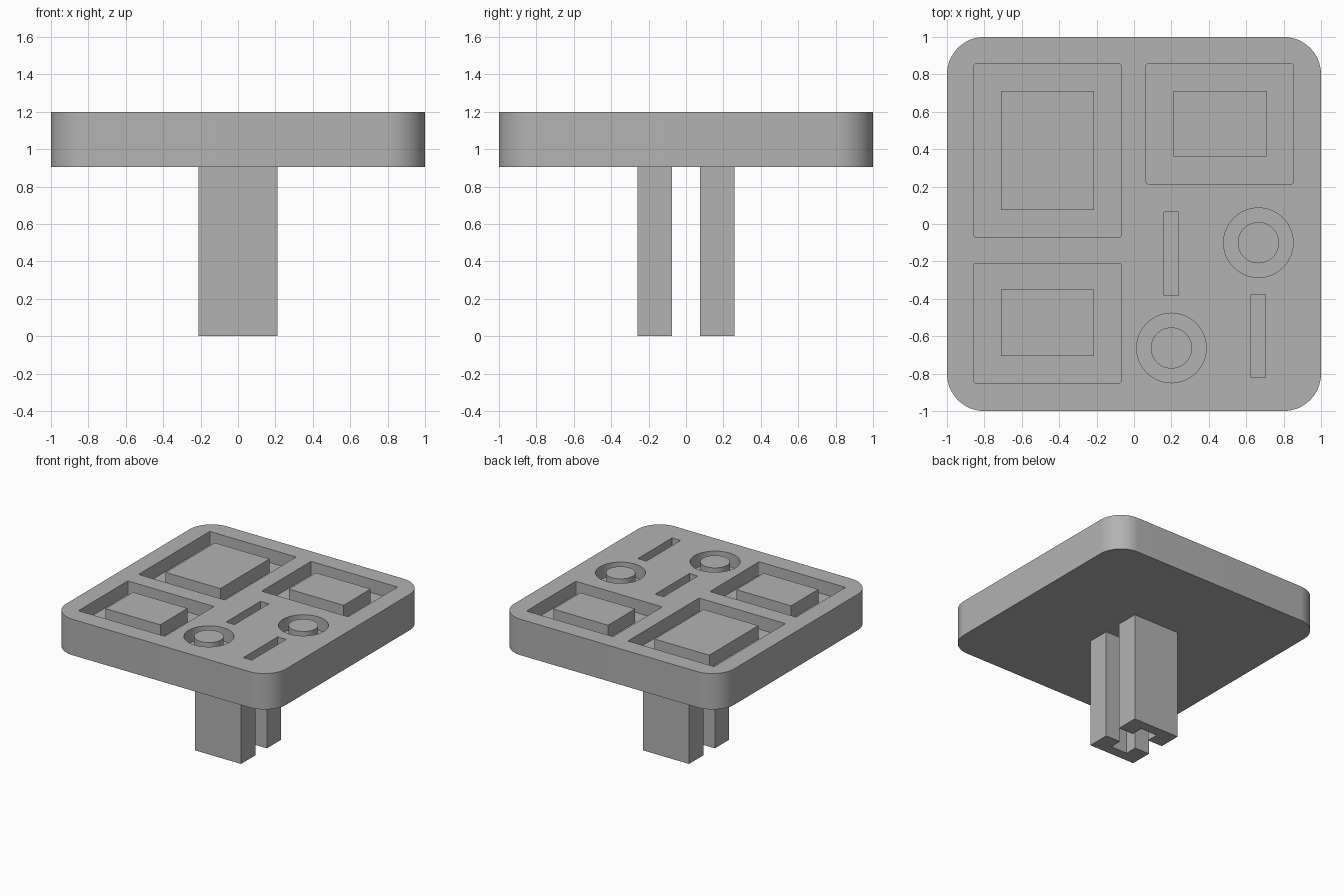
import bpy, bmesh
from math import cos, sin, pi, radians

if "Cube" in bpy.data.objects:
    bpy.data.objects.remove(bpy.data.objects["Cube"], do_unlink=True)

TOP, UNDER, FLOOR = 1.2, 0.905, 1.09

grey = bpy.data.materials.new("plain_grey")
grey.use_nodes = True
grey.diffuse_color = (0.45, 0.45, 0.45, 1)
grey.node_tree.nodes["Principled BSDF"].inputs["Base Color"].default_value = (0.45, 0.45, 0.45, 1)


def prism(name, outline, z0, z1):
    """Extrude a closed outline from z0 up to z1."""
    bm = bmesh.new()
    base = bm.faces.new([bm.verts.new((x, y, z0)) for x, y in outline])
    grown = bmesh.ops.extrude_face_region(bm, geom=[base])["geom"]
    bmesh.ops.translate(bm, vec=(0, 0, z1 - z0),
                        verts=[g for g in grown if isinstance(g, bmesh.types.BMVert)])
    bmesh.ops.recalc_face_normals(bm, faces=bm.faces)
    mesh = bpy.data.meshes.new(name)
    bm.to_mesh(mesh)
    bm.free()
    mesh.materials.append(grey)
    obj = bpy.data.objects.new(name, mesh)
    bpy.context.collection.objects.link(obj)
    return obj


def rect(x0, x1, y0, y1, r=0.0, steps=4):
    """Rectangle outline, with rounded corners when r is set."""
    if r == 0:
        return [(x0, y0), (x1, y0), (x1, y1), (x0, y1)]
    centres = [(x1 - r, y1 - r), (x0 + r, y1 - r), (x0 + r, y0 + r), (x1 - r, y0 + r)]
    return [(cx + r * cos((q + i / steps) * pi / 2), cy + r * sin((q + i / steps) * pi / 2))
            for q, (cx, cy) in enumerate(centres) for i in range(steps + 1)]


def circle(cx, cy, r, n=64):
    return [(cx + r * cos(2 * pi * i / n), cy + r * sin(2 * pi * i / n)) for i in range(n)]


def smooth(obj):
    bpy.ops.object.select_all(action='DESELECT')
    obj.select_set(True)
    bpy.context.view_layer.objects.active = obj
    bpy.ops.object.shade_smooth_by_angle(angle=radians(30))


def carve(body, outline):
    """Cut a recess of the common depth into the top of the body."""
    cutter = prism("recess_cutter", outline, FLOOR, TOP + 0.1)
    cutter.hide_render = True
    mod = body.modifiers.new("recess", 'BOOLEAN')
    mod.operation, mod.solver, mod.object = 'DIFFERENCE', 'EXACT', cutter
    bpy.context.view_layer.objects.active = body
    bpy.ops.object.modifier_apply(modifier=mod.name)
    bpy.data.objects.remove(cutter, do_unlink=True)


# Rounded square top plate
plate = prism("top_plate", rect(-1, 1, -1, 1, 0.2, 16), UNDER, TOP)

# Rectangular recesses with raised blocks
blocks = {
    "large_block": ((-0.855, -0.07, -0.07, 0.855), (-0.71, -0.213, 0.075, 0.712)),
    "back_block": ((0.065, 0.852, 0.215, 0.855), (0.21, 0.708, 0.36, 0.712)),
    "front_block": ((-0.855, -0.07, -0.85, -0.21), (-0.71, -0.213, -0.705, -0.35)),
}
for name, (pocket, block) in blocks.items():
    carve(plate, rect(*pocket, 0.008, 3))
    prism(name, rect(*block), FLOOR, TOP)

# Round recesses with raised buttons
for name, cx, cy in (("side_button", 0.665, -0.1), ("front_button", 0.2, -0.663)):
    carve(plate, circle(cx, cy, 0.186))
    smooth(prism(name, circle(cx, cy, 0.11), FLOOR, TOP))

# Narrow slots
for slot in ((0.16, 0.237, -0.383, 0.063), (0.625, 0.702, -0.822, -0.378)):
    carve(plate, rect(*slot))
smooth(plate)

# Pair of legs, each with a groove facing the other
for name, s in (("front_leg", -1), ("back_leg", 1)):
    half = [(0.21, 0.26), (0.21, 0.075), (0.075, 0.075), (0.075, 0.175)]
    outline = half + [(-x, y) for x, y in reversed(half)]
    prism(name, [(x, s * y) for x, y in outline], 0, UNDER)
